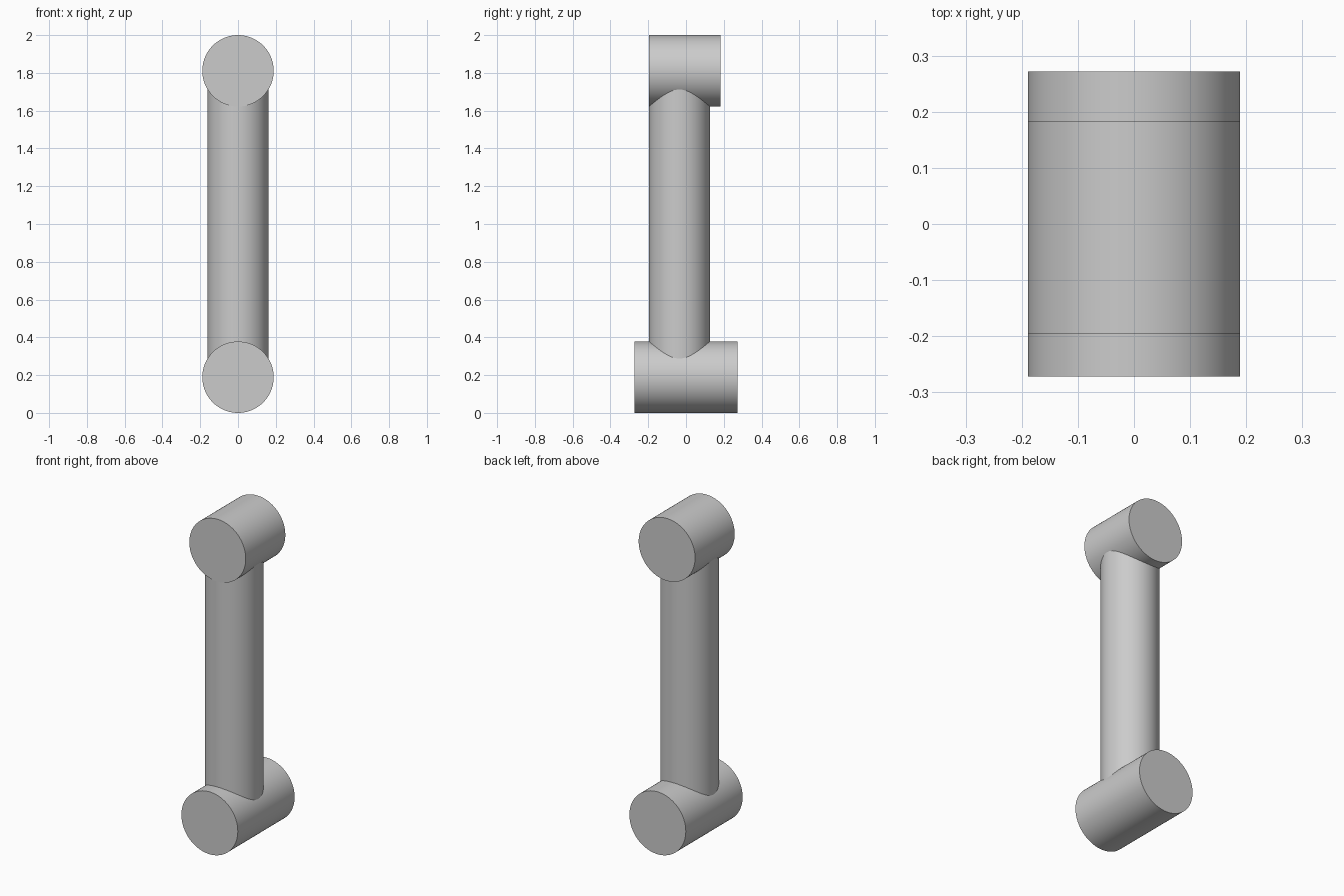
import bpy
import math
from mathutils import Vector

default = bpy.data.objects.get("Cube")
if default:
    bpy.data.objects.remove(default, do_unlink=True)

grey = bpy.data.materials.new("light_grey")
grey.use_nodes = True
colour = (0.6, 0.6, 0.6, 1)
grey.diffuse_color = colour
grey.node_tree.nodes["Principled BSDF"].inputs["Base Color"].default_value = colour


def cylinder(name, radius, start, end):
    """Smooth capped cylinder between two points."""
    start, end = Vector(start), Vector(end)
    axis = end - start
    bpy.ops.mesh.primitive_cylinder_add(
        vertices=96, radius=radius, depth=axis.length,
        location=(start + end) / 2,
        rotation=axis.to_track_quat('Z', 'Y').to_euler())
    obj = bpy.context.object
    obj.name = name
    obj.data.materials.append(grey)
    bpy.ops.object.shade_smooth_by_angle(angle=math.radians(30))
    return obj


JOINT_RADIUS = 0.189
LOW, HIGH = JOINT_RADIUS, 2 - JOINT_RADIUS

# Horizontal joint housings at both ends of the link
cylinder("lower_joint", JOINT_RADIUS, (0, -0.272, LOW), (0, 0.272, LOW))
cylinder("upper_joint", JOINT_RADIUS, (0, -0.196, HIGH), (0, 0.183, HIGH))

# Upright tube, its ends hidden inside the housings
cylinder("link_tube", 0.161, (0, -0.035, LOW), (0, -0.035, HIGH))
